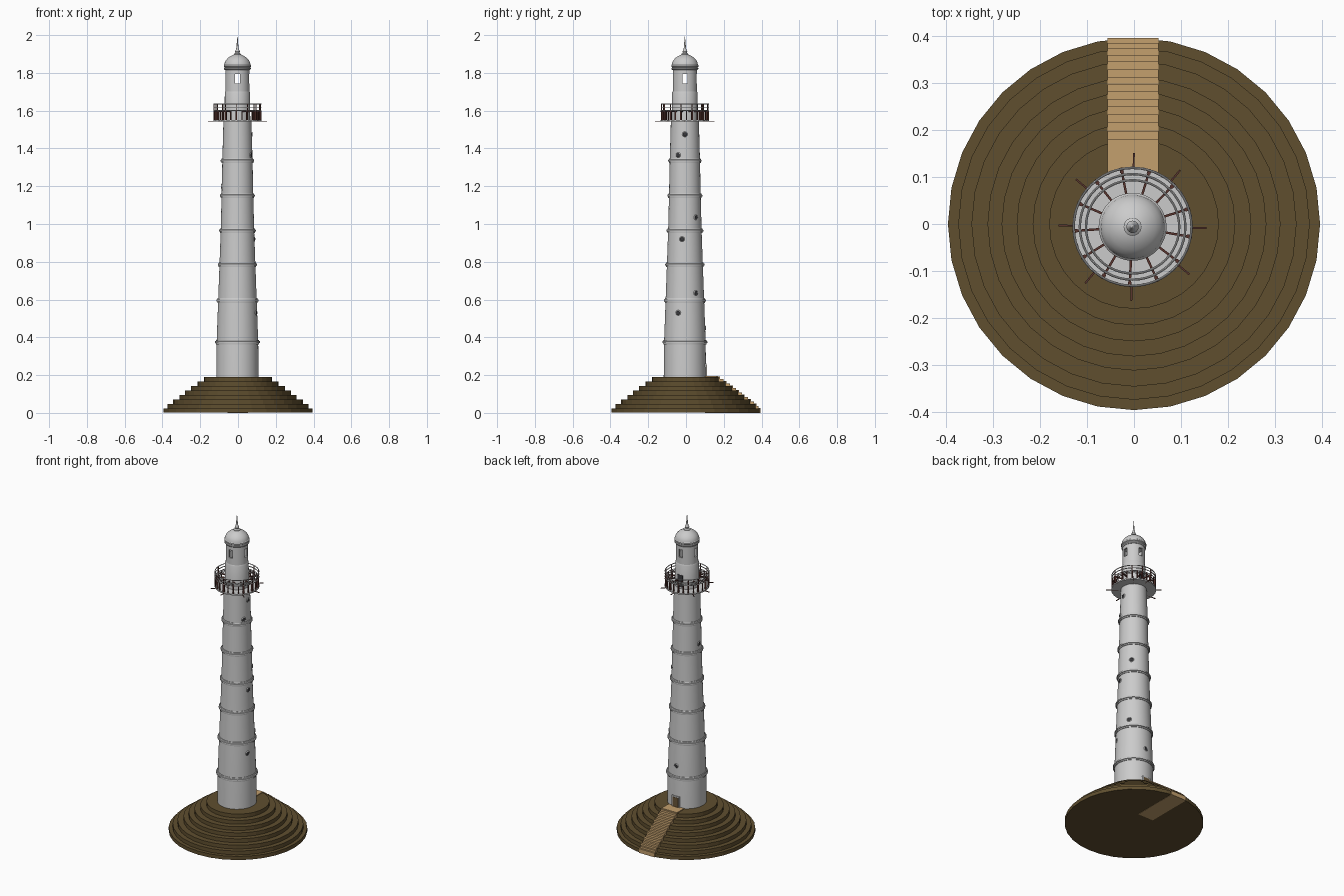
import bpy, bmesh
from math import pi, cos, sin, radians, atan2
from mathutils import Matrix, Vector

if "Cube" in bpy.data.objects:
    bpy.data.objects.remove(bpy.data.objects["Cube"])

CX, CY = -0.003, -0.006          # tower axis


def mat(name, rgb):
    m = bpy.data.materials.new(name)
    m.diffuse_color = (*rgb, 1)
    m.use_nodes = True
    m.node_tree.nodes["Principled BSDF"].inputs["Base Color"].default_value = m.diffuse_color
    return m


EARTH = mat("earth", (0.115, 0.077, 0.028))
TAN = mat("tan_stone", (0.55, 0.35, 0.155))
BROWN = mat("brown_iron", (0.10, 0.035, 0.028))
DARK = mat("dark", (0.04, 0.04, 0.045))
WOOD = mat("door_wood", (0.14, 0.09, 0.04))


def finish(name, bm, material=None, smooth=False):
    bmesh.ops.recalc_face_normals(bm, faces=bm.faces)
    me = bpy.data.meshes.new(name)
    bm.to_mesh(me)
    bm.free()
    ob = bpy.data.objects.new(name, me)
    bpy.context.collection.objects.link(ob)
    if material:
        me.materials.append(material)
    if smooth:
        bpy.ops.object.select_all(action='DESELECT')
        ob.select_set(True)
        bpy.context.view_layer.objects.active = ob
        bpy.ops.object.shade_smooth_by_angle(angle=radians(35))
    return ob


def lathe(name, profile, segs=48, closed=False, material=None, smooth=True, centre=(CX, CY)):
    bm = bmesh.new()
    vs = [bm.verts.new((r, 0, z)) for r, z in profile]
    es = [bm.edges.new(p) for p in zip(vs, vs[1:])]
    if closed:
        es.append(bm.edges.new((vs[-1], vs[0])))
    bmesh.ops.spin(bm, geom=vs + es, cent=(0, 0, 0), axis=(0, 0, 1), angle=2 * pi, steps=segs)
    bmesh.ops.remove_doubles(bm, verts=bm.verts, dist=1e-5)
    bmesh.ops.translate(bm, verts=bm.verts, vec=(*centre, 0))
    return finish(name, bm, material, smooth)


def ring(name, r, z, t, material=None):
    lathe(name, [(r + t * cos(a * pi / 4), z + t * sin(a * pi / 4)) for a in range(8)],
          closed=True, material=material)


def radial_box(bm, ang, r0, r1, z0, z1, width):
    """Box running outward from the tower axis at an angle in degrees."""
    m = (Matrix.Translation((CX, CY, 0)) @ Matrix.Rotation(radians(ang), 4, 'Z')
         @ Matrix.Translation(((r0 + r1) / 2, 0, (z0 + z1) / 2))
         @ Matrix.Diagonal((r1 - r0, width, z1 - z0, 1)))
    bmesh.ops.create_cube(bm, size=1, matrix=m)


# Stepped mound
radii = [0.395, 0.373, 0.345, 0.311, 0.281, 0.249, 0.215, 0.18]
H = 0.19 / 8
prof = [(0, 0.001)]
for i, r in enumerate(radii):
    prof += [(r, max(0.001, i * H)), (r, (i + 1) * H)]
prof.append((0, 0.19))
lathe("stepped_mound", prof, 32, material=EARTH, smooth=False, centre=(0, 0))

# Staircase: two treads per terrace
pts = [(0.1, 0), (0.395, 0)]
for i, r in enumerate(radii):
    nxt = radii[i + 1] if i < 7 else 0.16
    mid = (r + nxt) / 2
    top = (i + 1) * H + 0.002
    up = top + (H / 2 if i < 7 else 0.003)
    pts += [(r, top), (mid, top), (mid, up), (nxt, up)]
pts.append((0.1, pts[-1][1]))
bm = bmesh.new()
f = bm.faces.new([bm.verts.new((-0.056, y, z)) for y, z in pts])
ext = bmesh.ops.extrude_face_region(bm, geom=[f])["geom"]
bmesh.ops.translate(bm, verts=[v for v in ext if isinstance(v, bmesh.types.BMVert)], vec=(0.108, 0, 0))
finish("staircase", bm, TAN)

# Tapering shaft
shaft = [(0.112, 0.18), (0.110, 0.375), (0.102, 0.595), (0.095, 0.785),
         (0.0885, 0.965), (0.084, 1.15), (0.080, 1.335), (0.074, 1.55)]
lathe("shaft", [(0, 0.18)] + shaft + [(0, 1.55)])


def shaft_radius(z):
    for (r0, z0), (r1, z1) in zip(shaft, shaft[1:]):
        if z <= z1:
            return r0 + (r1 - r0) * (z - z0) / (z1 - z0)


# Moulded bands
for n, (r, z) in enumerate(shaft[1:-1]):
    lathe(f"band_{n + 1}", [(r - 0.01, z - 0.012), (r + 0.004, z - 0.012), (r + 0.005, z - 0.005),
                            (r + 0.009, z - 0.004), (r + 0.009, z + 0.004), (r + 0.005, z + 0.006),
                            (r + 0.003, z + 0.012), (r - 0.01, z + 0.012)], closed=True)

# Round windows: (angle, height)
tilt = lambda y, z: atan2(y, (shaft_radius(z) ** 2 - y * y) ** 0.5)
ports = [(tilt(y, z), z) for y, z in [(0.0, 1.475), (-0.035, 1.365), (0.058, 1.035),
                                      (-0.015, 0.92), (0.058, 0.635), (-0.035, 0.53)]]
ports += [(pi, 1.2), (pi / 2, 0.45)]
rims, panes = bmesh.new(), bmesh.new()
for a, z in ports:
    m = (Matrix.Translation((CX, CY, z)) @ Matrix.Rotation(a, 4, 'Z')
         @ Matrix.Translation((shaft_radius(z), 0, 0)) @ Matrix.Rotation(pi / 2, 4, 'Y'))
    bmesh.ops.create_cone(panes, cap_ends=True, segments=16, radius1=0.0105, radius2=0.0105,
                          depth=0.005, matrix=m)
    inner = bmesh.ops.create_circle(rims, segments=16, radius=0.0105, matrix=m)["verts"]
    edges = list({e for v in inner for e in v.link_edges})
    out = bmesh.ops.extrude_edge_only(rims, edges=edges)["geom"]
    c = m.translation
    for v in [g for g in out if isinstance(g, bmesh.types.BMVert)]:
        v.co = c + (v.co - c) * 1.35
    for v in inner:
        v.co += (m.to_3x3() @ Vector((0, 0, 1))) * 0.004
finish("round_window_rims", rims)
finish("round_window_panes", panes, DARK)

# Entrance door with frame, and gallery door
for name, r, z0, z1, w, out, material in [("door_frame", 0.112, 0.19, 0.262, 0.054, 0.003, None),
                                          ("entrance_door", 0.112, 0.19, 0.254, 0.04, 0.005, WOOD),
                                          ("gallery_door", 0.066, 1.56, 1.635, 0.034, 0.003, DARK)]:
    bm = bmesh.new()
    radial_box(bm, 90, r - 0.02, r + out, z0, z1, w)
    finish(name, bm, material)

# Gallery deck, support fins, posts and outrigger rods
lathe("gallery_deck", [(0, 1.542), (0.128, 1.542), (0.128, 1.55), (0, 1.55)], 32)
fins, rods = bmesh.new(), bmesh.new()
for i in range(13):
    a = 101 + i * 360 / 13
    radial_box(fins, a, 0.07, 0.128, 1.592, 1.6, 0.005)
    radial_box(fins, a, 0.117, 0.127, 1.55, 1.6, 0.008)
    radial_box(fins, a, 0.122, 0.127, 1.6, 1.635, 0.004)
    radial_box(fins, a + 180 / 13, 0.122, 0.127, 1.55, 1.6, 0.006)
for i in range(8):
    radial_box(rods, 1 + 45 * i + (4 if i % 2 else -2), 0.08, 0.157, 1.542, 1.546, 0.004)
finish("gallery_posts", fins, BROWN)
finish("outrigger_rods", rods, BROWN)
for n, (r, z) in enumerate([(0.125, 1.635), (0.125, 1.618), (0.125, 1.6), (0.112, 1.6), (0.099, 1.6)]):
    ring(f"gallery_rail_{n + 1}", r, z, 0.0025)

# Lantern base and hollow lantern room with four window openings
lathe("lantern_base", [(0, 1.55), (0.068, 1.55), (0.067, 1.695), (0.064, 1.702), (0, 1.702)])
room = lathe("lantern_room", [(0.064, 1.70), (0.064, 1.83), (0.054, 1.83), (0.054, 1.70)], closed=True)
for i in range(2):
    bm = bmesh.new()
    radial_box(bm, 90 * i, -0.1, 0.1, 1.743, 1.793, 0.026)
    cutter = finish("window_cutter", bm)
    cutter.hide_render = True
    mod = room.modifiers.new("windows", 'BOOLEAN')
    mod.operation, mod.solver, mod.object = 'DIFFERENCE', 'EXACT', cutter
    bpy.context.view_layer.objects.active = room
    bpy.ops.object.modifier_apply(modifier=mod.name)
    bpy.data.objects.remove(cutter)

# Cornice, dome and finial
lathe("cornice", [(0, 1.815), (0.066, 1.815), (0.071, 1.82), (0.071, 1.826), (0.067, 1.829),
                  (0.072, 1.833), (0.072, 1.841), (0.068, 1.845), (0, 1.845)])
lathe("dome", [(0, 1.843), (0.069, 1.843), (0.067, 1.855), (0.06, 1.868), (0.049, 1.88),
               (0.034, 1.89), (0.018, 1.897), (0, 1.9)])
lathe("finial", [(0, 1.89), (0.019, 1.892), (0.019, 1.9), (0.011, 1.906), (0.013, 1.913),
                 (0.009, 1.922), (0.006, 1.932), (0.004, 1.955), (0, 2.0)], 24)
